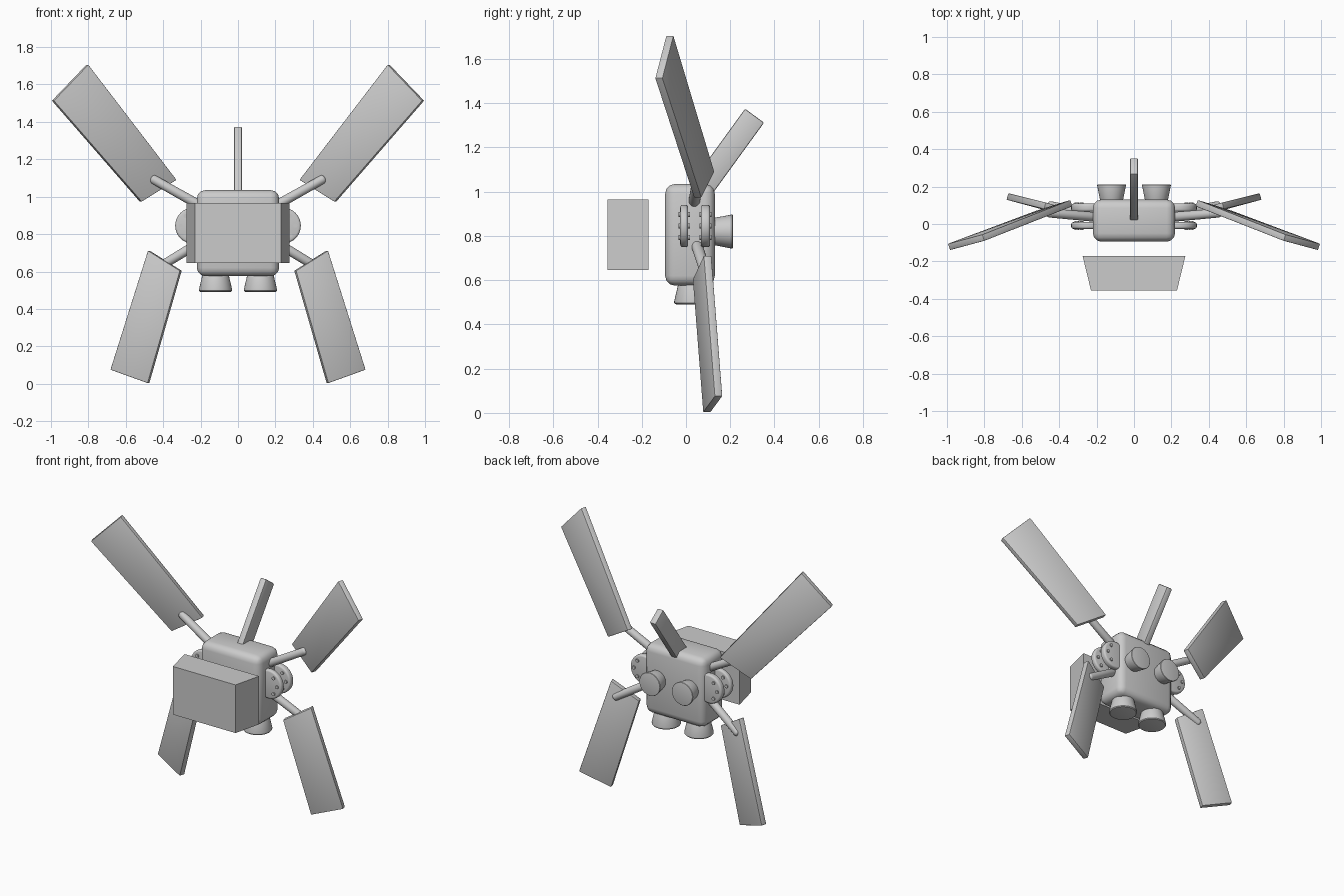
import bpy, bmesh, math
from mathutils import Vector, Matrix

cube = bpy.data.objects.get("Cube")
if cube:
    bpy.data.objects.remove(cube, do_unlink=True)

grey = bpy.data.materials.new("light_grey")
grey.use_nodes = True
grey.diffuse_color = (0.6, 0.6, 0.6, 1)
grey.node_tree.nodes["Principled BSDF"].inputs["Base Color"].default_value = (0.6, 0.6, 0.6, 1)


def finish(bm, name, bevel=0.0, segments=3):
    """Bevel the hard edges, shade and link the part."""
    bmesh.ops.recalc_face_normals(bm, faces=bm.faces[:])
    if bevel:
        hard = [e for e in bm.edges if e.calc_face_angle(0) > math.radians(40)]
        bmesh.ops.bevel(bm, geom=hard, offset=bevel, segments=segments,
                        profile=0.5, affect='EDGES', clamp_overlap=True)
    me = bpy.data.meshes.new(name)
    bm.to_mesh(me)
    bm.free()
    me.materials.append(grey)
    me.shade_smooth()
    me.set_sharp_from_angle(angle=math.radians(35))
    ob = bpy.data.objects.new(name, me)
    bpy.context.collection.objects.link(ob)
    return ob


def prism(name, outline, offset, bevel=0.0, segments=2):
    """Closed solid from an outline swept along an offset."""
    bm = bmesh.new()
    low = [bm.verts.new(p) for p in outline]
    high = [bm.verts.new(Vector(p) + Vector(offset)) for p in outline]
    bm.faces.new(low)
    bm.faces.new(high[::-1])
    n = len(low)
    for i in range(n):
        j = (i + 1) % n
        bm.faces.new((low[i], high[i], high[j], low[j]))
    return finish(bm, name, bevel, segments)


def rod(name, a, b, r1, r2, bevel=0.0, sides=32):
    """Round bar or cone between two points."""
    a, b = Vector(a), Vector(b)
    bm = bmesh.new()
    bmesh.ops.create_cone(bm, cap_ends=True, segments=sides, radius1=r1,
                          radius2=r2, depth=(b - a).length)
    turn = (b - a).to_track_quat('Z', 'Y').to_matrix().to_4x4()
    bmesh.ops.transform(bm, matrix=Matrix.Translation((a + b) / 2) @ turn, verts=bm.verts[:])
    return finish(bm, name, bevel)


# Main body
bm = bmesh.new()
bmesh.ops.create_cube(bm, size=1)
bmesh.ops.scale(bm, vec=(0.44, 0.225, 0.46), verts=bm.verts[:])
bmesh.ops.translate(bm, vec=(0, 0.018, 0.805), verts=bm.verts[:])
finish(bm, "body", 0.045)

# Front panel box, floating ahead of the body
prism("front_box", [(-0.275, -0.17, 0.645), (0.275, -0.17, 0.645),
                    (0.23, -0.355, 0.645), (-0.23, -0.355, 0.645)], (0, 0, 0.32))

# Upright fin leaning backwards
prism("top_fin", [(-0.022, 0.267, 1.375), (-0.022, 0.353, 1.312),
                  (-0.022, 0.09, 0.95), (-0.022, 0.01, 1.02)], (0.044, 0, 0), 0.007)

for side, label in ((1, "left"), (-1, "right")):
    def m(x, y, z):
        return (side * x, y, z)

    # Wing slabs
    prism("upper_wing_" + label,
          [m(0.80, -0.09, 1.706), m(0.985, -0.14, 1.513),
           m(0.515, 0.036, 0.973), m(0.328, 0.095, 1.09)], m(0.011, 0.034, 0), 0.004)
    prism("lower_wing_" + label,
          [m(0.683, 0.13, 0.075), m(0.483, 0.077, 0.003),
           m(0.31, 0.03, 0.604), m(0.482, 0.08, 0.712)], m(-0.01, 0.035, 0), 0.004)

    # Arms that carry the wings
    rod("upper_arm_" + label, m(0.18, 0.035, 0.94), m(0.465, 0.06, 1.1), 0.026, 0.024, 0.015)
    rod("lower_arm_" + label, m(0.18, 0.045, 0.77), m(0.46, 0.1, 0.6), 0.026, 0.024, 0.015)

    # Side hinge discs with bolts on both faces
    for where, y, half in (("front", -0.008, 0.018), ("rear", 0.088, 0.021)):
        rod(f"hinge_disc_{where}_{label}", m(0.24, y - half, 0.845),
            m(0.24, y + half, 0.845), 0.096, 0.096, 0.012)
        for step in (-1, 0, 1):
            angle = math.radians(52 * step)
            x, z = 0.24 + 0.066 * math.cos(angle), 0.845 + 0.066 * math.sin(angle)
            rod(f"hinge_bolt_{where}_{label}", m(x, y - half - 0.007, z),
                m(x, y + half + 0.007, z), 0.011, 0.011, sides=12)

    # Thruster nozzles below and behind
    rod("bottom_nozzle_" + label, m(0.12, 0.035, 0.60), m(0.12, 0.035, 0.49),
        0.066, 0.092, 0.015)
    rod("rear_nozzle_" + label, m(0.12, 0.11, 0.82), m(0.12, 0.212, 0.82),
        0.058, 0.078, 0.006)
